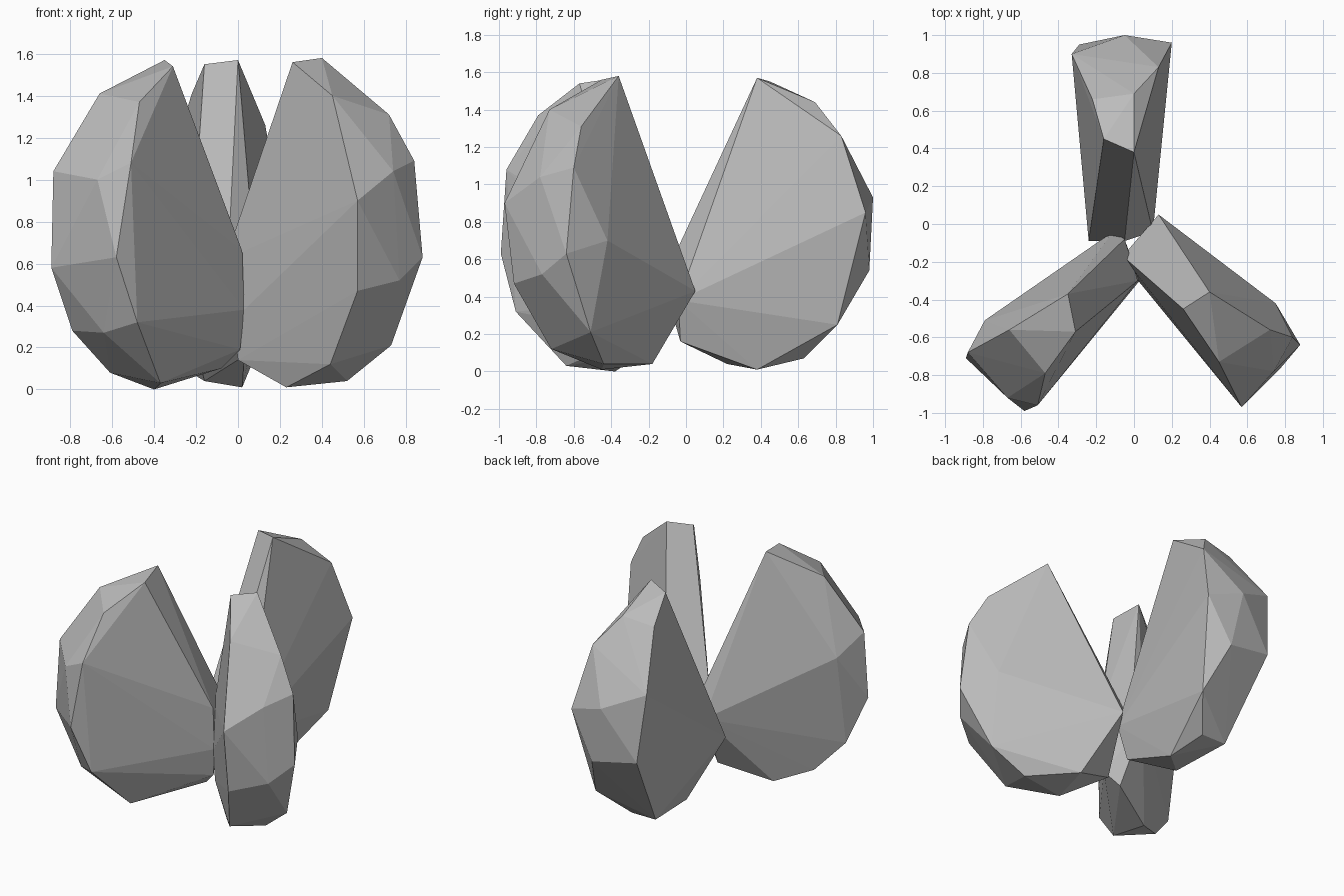
import bpy
import bmesh
from mathutils import Vector

default_cube = bpy.data.objects.get("Cube")
if default_cube is not None:
    bpy.data.objects.remove(default_cube, do_unlink=True)

UNIT = 0.01  # ridge points are written in hundredths of a unit


def flat_material(name, colour):
    material = bpy.data.materials.new(name)
    material.use_nodes = True
    material.diffuse_color = colour
    shader = material.node_tree.nodes["Principled BSDF"]
    shader.inputs["Base Color"].default_value = colour
    shader.inputs["Roughness"].default_value = 0.9
    return material


stone_grey = flat_material("stone grey", (0.5, 0.5, 0.5, 1))


def faceted_lobe(name, **ridges):
    """Wrap a tight faceted skin around the ridges of one lobe."""
    bm = bmesh.new()
    for ridge in ridges.values():
        for point in ridge:
            bm.verts.new(Vector(point) * UNIT)
    hull = bmesh.ops.convex_hull(bm, input=list(bm.verts))
    spare = set(hull["geom_interior"]) | set(hull["geom_unused"])
    spare_verts = [item for item in spare if isinstance(item, bmesh.types.BMVert)]
    bmesh.ops.delete(bm, geom=spare_verts, context="VERTS")
    bmesh.ops.recalc_face_normals(bm, faces=list(bm.faces))

    mesh = bpy.data.meshes.new(name)
    bm.to_mesh(mesh)
    bm.free()
    mesh.materials.append(stone_grey)
    lobe = bpy.data.objects.new(name, mesh)
    bpy.context.collection.objects.link(lobe)
    return lobe


# Rear lobe, thin at the core and widest at its outer rim
faceted_lobe(
    "back_lobe",
    crest=[(0, 38, 157), (-16, 45, 155)],
    core=[(-5, -9, 56), (-24, -9, 37), (10, -4, 38), (3, -3, 16)],
    left_rim=[(0, 69, 144), (13, 83, 126), (20, 96, 85), (12, 81, 25)],
    right_rim=[(-22, 66, 141), (-33, 90, 106), (-29, 95, 60)],
    keel=[(-5, 100, 93), (3, 98, 54)],
    base=[(-21, 63, 7), (-3, 63, 7), (2, 38, 1), (-16, 22, 4)],
)

# Front lobe on the +x side
faceted_lobe(
    "front_left_lobe",
    crest=[(26, -45, 156), (40, -36, 158)],
    core=[(-6, -17, 62), (13, 5, 43), (3, -31, 38), (0, -25, 14)],
    front_rim=[(45, -73, 140), (57, -97, 90), (57, -92, 47), (44, -72, 12)],
    back_rim=[(72, -56, 131), (75, -42, 70), (73, -51, 21)],
    keel=[(84, -60, 109), (74, -78, 104), (88, -64, 63), (77, -77, 52)],
    base=[(52, -44, 4), (23, -45, 1), (28, -18, 4)],
)

# Front lobe on the -x side
faceted_lobe(
    "front_right_lobe",
    crest=[(-35, -37, 157), (-31, -57, 154)],
    core=[(-5, -8, 62), (-11, -4, 48), (2, -30, 66), (3, -30, 38), (1, -28, 19)],
    front_rim=[(-47, -79, 137), (-51, -96, 108), (-58, -99, 63), (-48, -91, 32)],
    back_rim=[(-66, -56, 141), (-79, -51, 90), (-79, -61, 28)],
    keel=[(-67, -92, 100), (-88, -68, 104), (-89, -71, 58), (-64, -79, 27)],
    base=[(-61, -52, 8), (-40, -38, 0), (-37, -64, 3), (-8, -23, 10)],
)
